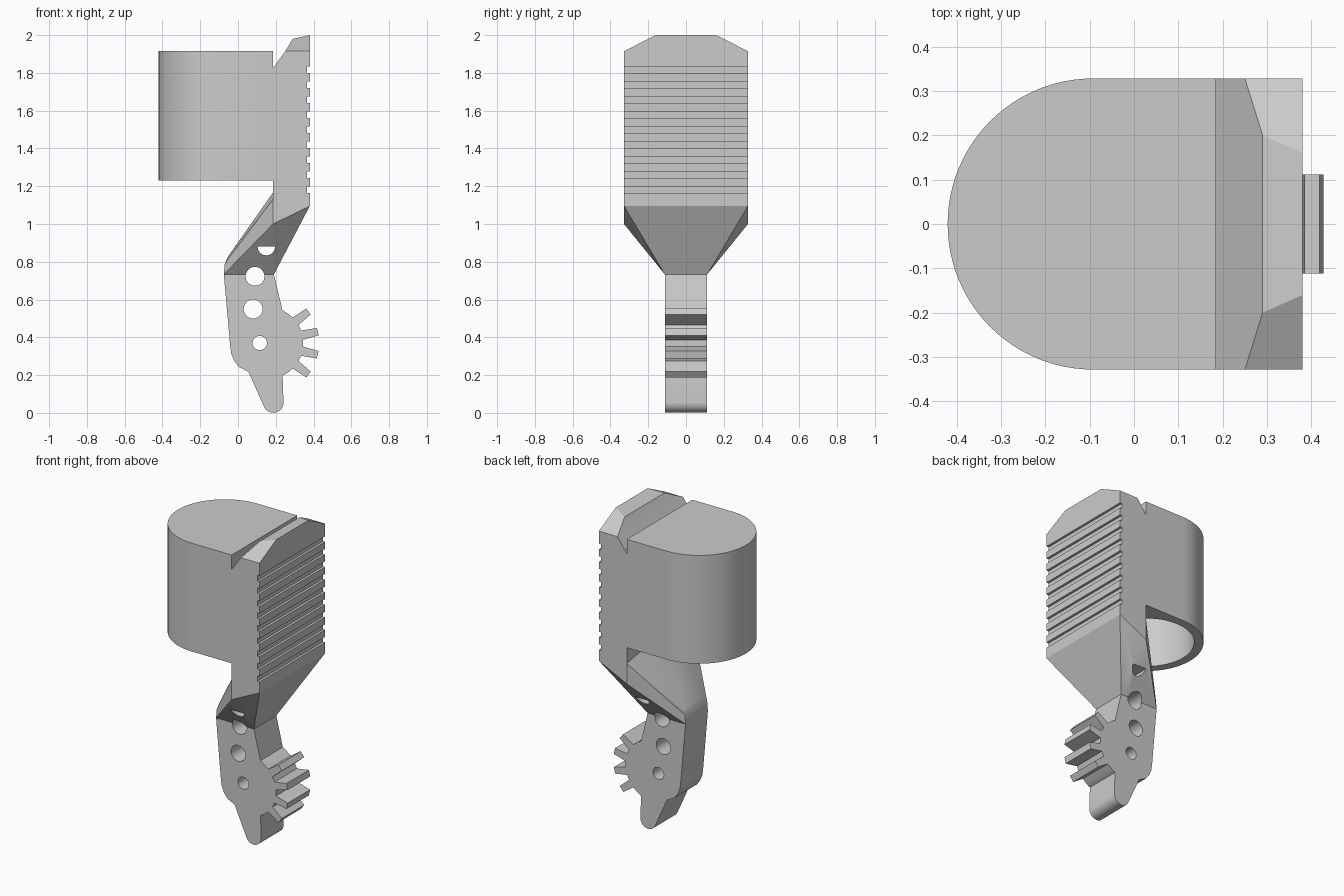
import bpy, bmesh
from math import sin, cos, radians
from mathutils import Vector

if "Cube" in bpy.data.objects:
    bpy.data.objects.remove(bpy.data.objects["Cube"], do_unlink=True)

grey = bpy.data.materials.new("plain_grey")
grey.use_nodes = True
colour = (0.6, 0.6, 0.6, 1)
grey.diffuse_color = colour
grey.node_tree.nodes["Principled BSDF"].inputs["Base Color"].default_value = colour


def finish(name, bm):
    bmesh.ops.recalc_face_normals(bm, faces=bm.faces)
    mesh = bpy.data.meshes.new(name)
    bm.to_mesh(mesh)
    bm.free()
    obj = bpy.data.objects.new(name, mesh)
    mesh.materials.append(grey)
    bpy.context.collection.objects.link(obj)
    return obj


def prism(name, points, axis, low, high):
    """Extrude a flat outline along x, y or z."""
    place = {"x": lambda a, b, d: (d, a, b),
             "y": lambda a, b, d: (a, d, b),
             "z": lambda a, b, d: (a, b, d)}[axis]
    bm = bmesh.new()
    face = bm.faces.new([bm.verts.new(place(a, b, low)) for a, b in points])
    new = bmesh.ops.extrude_face_region(bm, geom=[face])["geom"]
    shift = Vector(place(0, 0, high - low))
    bmesh.ops.translate(bm, vec=shift, verts=[v for v in new if isinstance(v, bmesh.types.BMVert)])
    return finish(name, bm)


def arc(cx, cy, r, start, end, steps):
    angles = [radians(start + (end - start) * i / steps) for i in range(steps + 1)]
    return [(cx + r * cos(a), cy + r * sin(a)) for a in angles]


def combine(target, tool, operation):
    """Apply a boolean and discard the tool."""
    tool.hide_render = True
    mod = target.modifiers.new("boolean", "BOOLEAN")
    mod.object, mod.operation, mod.solver = tool, operation, "EXACT"
    bpy.context.view_layer.objects.active = target
    bpy.ops.object.modifier_apply(modifier=mod.name)
    bpy.data.objects.remove(tool, do_unlink=True)


# Cup and back plate: side outline trimmed by the plan and end outlines
HALF, ARM = 0.328, 0.112
side = [(-0.5, 1.23), (-0.5, 1.915), (0.185, 1.915), (0.185, 1.825), (0.25, 1.915),
        (0.29, 1.98), (0.38, 2.0)]
for i in range(9):                      # grip grooves on the back
    top = 1.835 - i * 0.0795
    side += [(0.38, top), (0.365, top), (0.365, top - 0.035), (0.38, top - 0.035)]
side += [(0.38, 1.095), (0.185, 1.0), (0.185, 1.23)]
body = prism("handle_body", side, "y", -0.5, 0.5)
plan = arc(-0.092, 0, HALF, 90, 270, 48) + [(0.6, -HALF), (0.6, HALF)]
combine(body, prism("plan_trim", plan, "z", 0.5, 2.5), "INTERSECT")
end = [(-HALF, 0.5), (HALF, 0.5), (HALF, 1.915), (0.16, 2.0), (0.16, 2.1),
       (-0.16, 2.1), (-0.16, 2.0), (-HALF, 1.915)]
combine(body, prism("end_trim", end, "x", -1, 1), "INTERSECT")

# Round socket open at the bottom of the cup
socket = prism("socket", arc(-0.092, 0, 0.275, 0, 352.5, 47), "z", 1.2, 1.87)
combine(body, socket, "DIFFERENCE")

# Tapered neck between plate and arm
bm = bmesh.new()
for s in (-1, 1):
    for x, y, z in [(0.185, HALF, 1.0), (0.38, HALF, 1.095), (0.185, HALF, 1.13),
                    (0.195, ARM, 1.18), (-0.055, ARM, 0.825), (-0.07, ARM, 0.79),
                    (-0.075, ARM, 0.733), (0.19, ARM, 0.733)]:
        bm.verts.new((x, s * y, z))
hull = bmesh.ops.convex_hull(bm, input=bm.verts)
bmesh.ops.delete(bm, geom=list(set(hull["geom_interior"])), context="VERTS")
bmesh.ops.dissolve_limit(bm, angle_limit=0.01, verts=bm.verts, edges=bm.edges)
combine(body, finish("neck", bm), "UNION")

# Lower arm with rounded tip and toothed sector
GX, GZ, ROOT, TIP = 0.152, 0.37, 0.192, 0.277
outline = [(-0.07, 0.765), (-0.075, 0.733), (-0.042, 0.36), (-0.036, 0.315), (-0.02, 0.275),
           (0.005, 0.243), (0.055, 0.218)]
outline += arc(0.187, 0.055, 0.054, 205, 360, 14)
outline += [(0.236, 0.198)]
outline += arc(GX, GZ, ROOT, -60, -48, 2)
for mid in (-37, -13, 12.5, 37):
    a = radians(mid)
    for r, w in ((ROOT, -0.025), (TIP, -0.02), (TIP, 0.02), (ROOT, 0.025)):
        outline.append((GX + r * cos(a) - w * sin(a), GZ + r * sin(a) + w * cos(a)))
outline += arc(GX, GZ, ROOT, 48, 62, 3)
outline += [(0.235, 0.545), (0.19, 0.733), (0.19, 0.765)]
combine(body, prism("arm", outline, "y", -ARM, ARM), "UNION")

# Pin holes through the arm and neck
for x, z, r in ((0.09, 0.723, 0.05), (0.08, 0.55, 0.05), (0.115, 0.37, 0.038)):
    combine(body, prism("pin_hole", arc(x, z, r, 0, 348.75, 31), "y", -0.5, 0.5), "DIFFERENCE")
combine(body, prism("half_hole", arc(0.15, 0.88, 0.046, 180, 360, 16), "y", -0.5, 0.5), "DIFFERENCE")

bpy.ops.object.select_all(action="DESELECT")
body.select_set(True)
bpy.context.view_layer.objects.active = body
bpy.ops.object.shade_smooth_by_angle(angle=radians(25))
